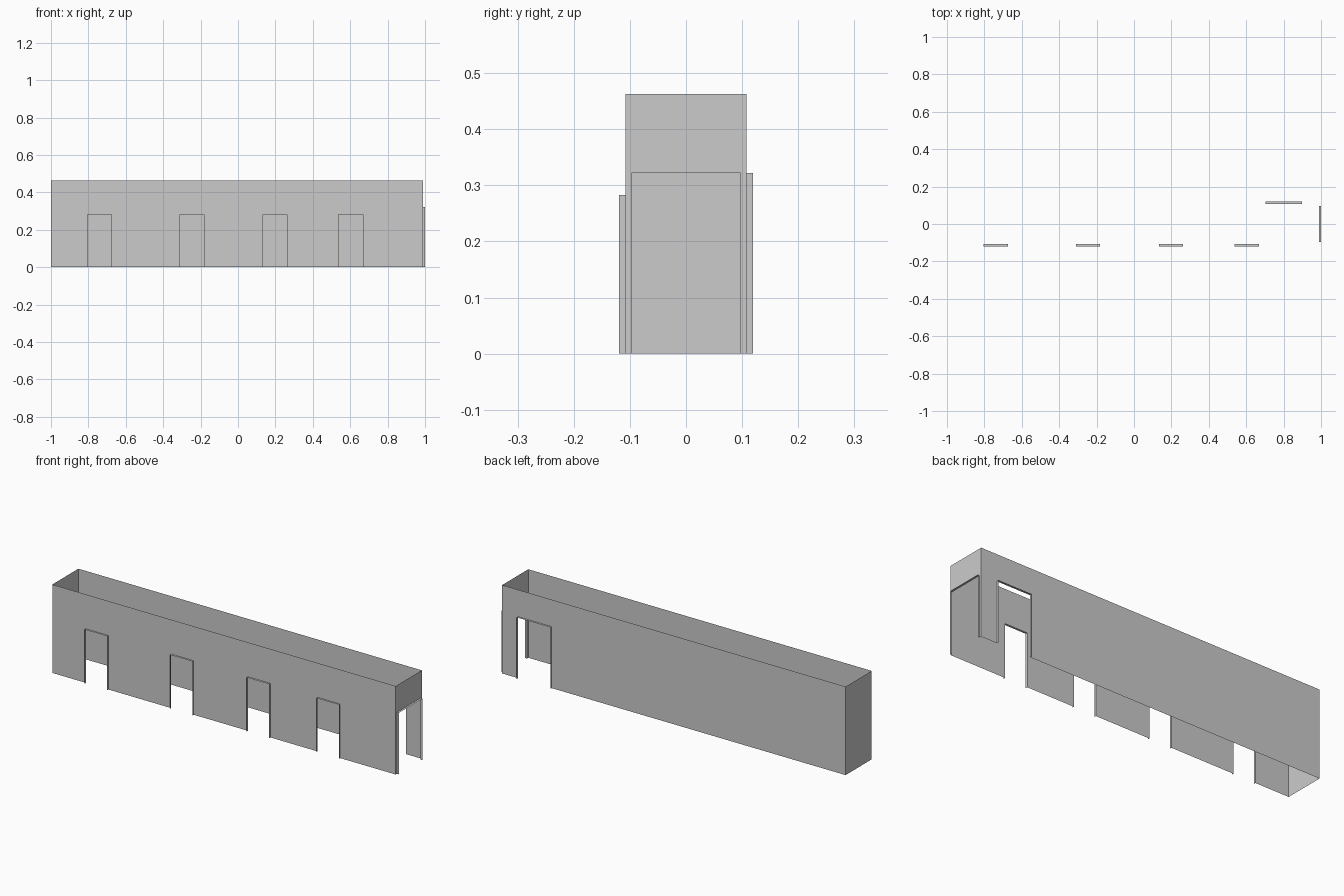
import bpy
import bmesh
import math
from mathutils import Matrix, Vector

if "Cube" in bpy.data.objects:
    bpy.data.objects.remove(bpy.data.objects["Cube"])

X0, X1, Y, H = -1.0, 0.989, 0.108, 0.463   # wall shell extents
LIP = 0.011                                # how far the door surrounds stand out


def add_object(name, faces, origin, angle):
    """Build sheet faces in wall space: x along the wall, -y outward, z up."""
    mat = Matrix.Translation(origin) @ Matrix.Rotation(angle, 4, 'Z')
    bm = bmesh.new()
    for pts in faces:
        bm.faces.new([bm.verts.new(mat @ Vector(p)) for p in pts])
    bmesh.ops.remove_doubles(bm, verts=bm.verts, dist=1e-5)
    mesh = bpy.data.meshes.new(name)
    bm.to_mesh(mesh)
    bm.free()
    bpy.context.collection.objects.link(bpy.data.objects.new(name, mesh))


def wall(name, length, origin, angle, doors=()):
    """Single-sheet wall; each door is (centre, width, height) along the wall."""
    half = length / 2
    panels, left = [], -half
    for i, (c, w, h) in enumerate(doors):
        a, b = c - w / 2, c + w / 2
        panels.append([(left, 0, 0), (a, 0, 0), (a, 0, h), (a, 0, H), (left, 0, H)])
        panels.append([(a, 0, h), (b, 0, h), (b, 0, H), (a, 0, H)])
        left = b
        # Door surround: two jambs and a head standing out from the wall
        path = [(a, 0), (a, h), (b, h), (b, 0)]
        strips = [[(p[0], 0, p[1]), (q[0], 0, q[1]), (q[0], -LIP, q[1]), (p[0], -LIP, p[1])]
                  for p, q in zip(path, path[1:])]
        add_object(f"{name}_door_surround_{i + 1}", strips, origin, angle)
    panels.append([(left, 0, 0), (half, 0, 0), (half, 0, H), (left, 0, H)])
    add_object(name, panels, origin, angle)


mid = (X0 + X1) / 2
length = X1 - X0

# Front wall with four small doorways
front_doors = [(x - mid, 0.13, 0.283) for x in (-0.74, -0.246, 0.198, 0.602)]
wall("front_wall", length, (mid, -Y, 0), 0, front_doors)

# Back wall with one large doorway near the right end
wall("back_wall", length, (mid, Y, 0), math.pi, [(mid - 0.80, 0.195, 0.322)])

# Right end with a nearly full-width doorway, left end plain
wall("right_wall", 2 * Y, (X1, 0, 0), math.pi / 2, [(0, 0.195, 0.322)])
wall("left_wall", 2 * Y, (X0, 0, 0), -math.pi / 2)
